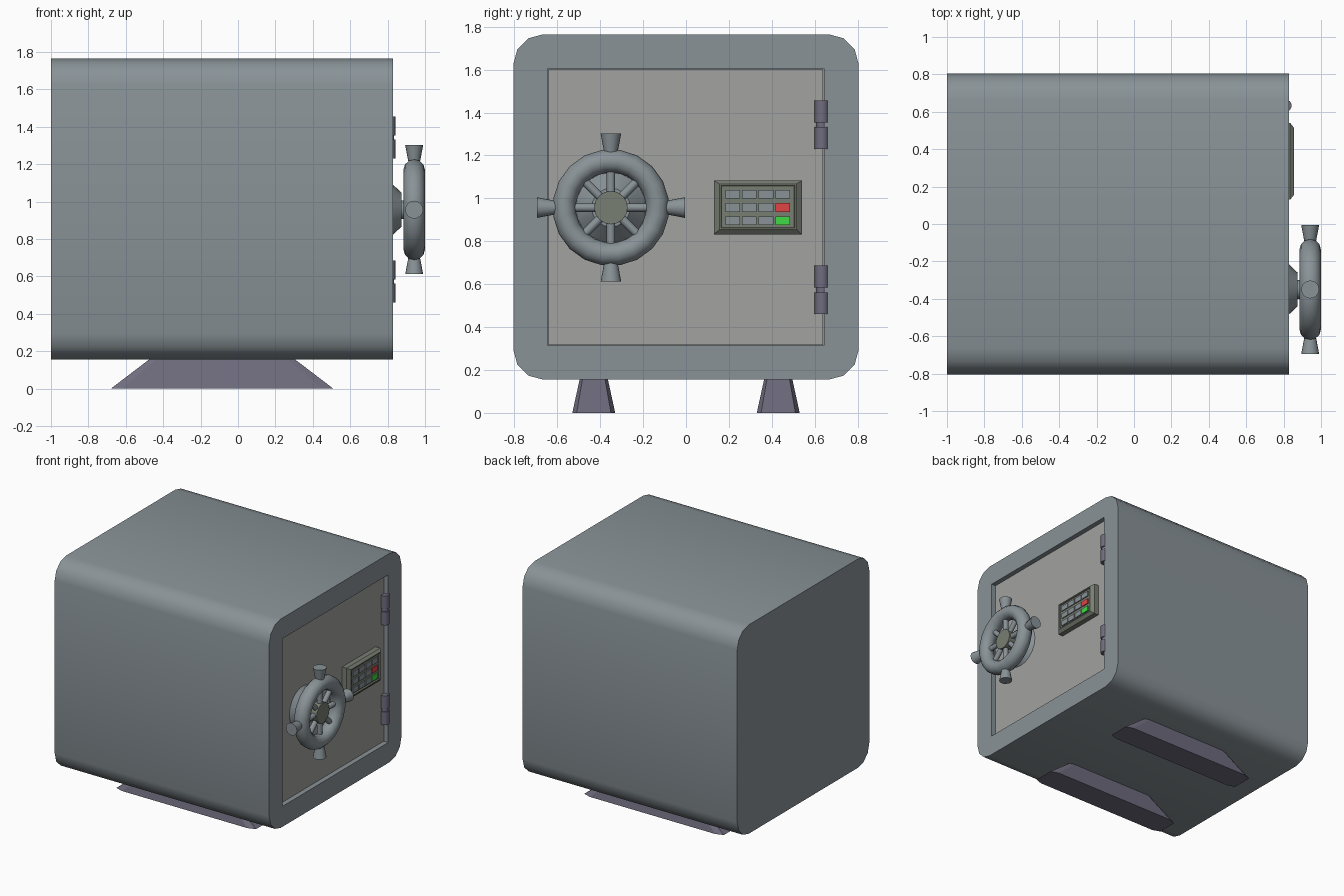
import bpy, bmesh
from math import sin, cos, pi, radians
from mathutils import Vector, Matrix

if "Cube" in bpy.data.objects:
    bpy.data.objects.remove(bpy.data.objects["Cube"])


def material(name, rgb):
    m = bpy.data.materials.new(name)
    m.diffuse_color = (*rgb, 1)
    m.use_nodes = True
    m.node_tree.nodes["Principled BSDF"].inputs["Base Color"].default_value = m.diffuse_color
    return m


STEEL = material("steel", (0.25, 0.29, 0.31))
DOOR = material("door_grey", (0.36, 0.36, 0.35))
VIOLET = material("violet_grey", (0.16, 0.15, 0.21))
OLIVE = material("olive_grey", (0.19, 0.21, 0.17))
RED = material("red", (0.75, 0.06, 0.06))
GREEN = material("green", (0.05, 0.7, 0.06))


def finish(bm, name, mat, smooth=None):
    bmesh.ops.recalc_face_normals(bm, faces=bm.faces)
    me = bpy.data.meshes.new(name)
    bm.to_mesh(me)
    bm.free()
    ob = bpy.data.objects.new(name, me)
    bpy.context.collection.objects.link(ob)
    me.materials.append(mat)
    if smooth:
        bpy.ops.object.select_all(action='DESELECT')
        ob.select_set(True)
        bpy.context.view_layer.objects.active = ob
        bpy.ops.object.shade_smooth_by_angle(angle=radians(smooth))
    return ob


def loft(name, rings, mat, smooth=None):
    """Closed solid through rings of equal point count."""
    bm = bmesh.new()
    loops = [[bm.verts.new(p) for p in r] for r in rings]
    n = len(loops[0])
    for a, b in zip(loops, loops[1:]):
        for i in range(n):
            j = (i + 1) % n
            bm.faces.new((a[i], a[j], b[j], b[i]))
    bm.faces.new(loops[0])
    bm.faces.new(loops[-1])
    return finish(bm, name, mat, smooth)


def rod(name, a, b, r1, r2, mat, sides=16):
    a, b = Vector(a), Vector(b)
    d = b - a
    bm = bmesh.new()
    mx = Matrix.Translation((a + b) / 2) @ d.to_track_quat('Z', 'Y').to_matrix().to_4x4()
    bmesh.ops.create_cone(bm, cap_ends=True, segments=sides, radius1=r1,
                          radius2=r2, depth=d.length, matrix=mx)
    return finish(bm, name, mat, 40)


def rect(x, y0, y1, z0, z1):
    return [(x, y0, z0), (x, y1, z0), (x, y1, z1), (x, y0, z1)]


# Body: rounded tube with a closed back and a square recess in the +x face
HY, Z0, Z1, R, SEG = 0.805, 0.155, 1.765, 0.14, 3
BACK, FRONT, FLOOR = -1.0, 0.83, 0.77
bm = bmesh.new()
corners = [(-1, 0, pi), (1, 0, 1.5 * pi), (1, 1, 0), (-1, 1, pi / 2)]
profile = []
for sy, top, start in corners:
    cy, cz = sy * (HY - R), (Z1 - R if top else Z0 + R)
    for k in range(SEG + 1):
        t = start + k * pi / 2 / SEG
        profile.append((cy + R * cos(t), cz + R * sin(t)))
back = [bm.verts.new((BACK, *p)) for p in profile]
front = [bm.verts.new((FRONT, *p)) for p in profile]
rim = [bm.verts.new(p) for p in rect(FRONT, -0.645, 0.643, 0.313, 1.605)]
floor = [bm.verts.new(p) for p in rect(FLOOR, -0.645, 0.643, 0.313, 1.605)]
n = len(profile)
for i in range(n):
    j = (i + 1) % n
    bm.faces.new((back[i], back[j], front[j], front[i]))
bm.faces.new(back)
bm.faces.new(floor)
for c in range(4):
    d = (c + 1) % 4
    arc = front[c * (SEG + 1):(c + 1) * (SEG + 1)]
    bm.faces.new(arc + [rim[c]])
    bm.faces.new((arc[-1], front[d * (SEG + 1)], rim[d], rim[c]))
    bm.faces.new((rim[c], rim[d], floor[d], floor[c]))
finish(bm, "safe_body", STEEL, 40)

# Door panel set back inside the recess
DX = 0.797
loft("door", [rect(x, -0.641, 0.639, 0.317, 1.601) for x in (0.765, DX)], DOOR)

# Tapered runner feet
for side, y in (("left", -0.43), ("right", 0.43)):
    rings = []
    for z, hx, hy in ((0, 0.595, 0.1), (0.16, 0.385, 0.065)):
        plan = [(1, .8), (.9, 1), (-.9, 1), (-1, .8), (-1, -.8), (-.9, -1), (.9, -1), (1, -.8)]
        rings.append([(-0.085 + u * hx, y + v * hy, z) for u, v in plan])
    loft(f"{side}_foot", rings, VIOLET)

# Hinges: two knuckles on a thinner pin
for label, z in (("upper", 1.343), ("lower", 0.573)):
    hx, hy = 0.81, 0.633
    rod(f"{label}_hinge_pin", (hx, hy, z - 0.1), (hx, hy, z + 0.1), 0.025, 0.025, VIOLET)
    for s in (-1, 1):
        rod(f"{label}_hinge_knuckle", (hx, hy, z + s * 0.011), (hx, hy, z + s * 0.113),
            0.033, 0.033, VIOLET)

# Hand wheel: flange, stem, hub, ring, spokes and grips
WY, WZ, WX = -0.35, 0.957, 0.942


def spin(angle, r, x=WX):
    return (x, WY + r * cos(angle), WZ + r * sin(angle))


rod("wheel_flange", (DX - 0.005, WY, WZ), (0.875, WY, WZ), 0.168, 0.09, STEEL, 20)
rod("wheel_stem", (0.87, WY, WZ), (0.93, WY, WZ), 0.05, 0.05, STEEL)
rod("wheel_hub", (0.915, WY, WZ), (0.97, WY, WZ), 0.078, 0.078, OLIVE)
bm = bmesh.new()
MAJ, MIN = 20, 12
ring = [[bm.verts.new(spin(2 * pi * (i + .5) / MAJ, 0.218 + 0.054 * cos(2 * pi * k / MIN),
                           WX + 0.057 * sin(2 * pi * k / MIN))) for k in range(MIN)]
        for i in range(MAJ)]
for i in range(MAJ):
    for k in range(MIN):
        a, b, m = ring[i], ring[(i + 1) % MAJ], (k + 1) % MIN
        bm.faces.new((a[k], b[k], b[m], a[m]))
finish(bm, "wheel_ring", STEEL, 60)
for i in range(8):
    t = i * pi / 4
    rod("wheel_spoke", spin(t, 0.05), spin(t, 0.19), 0.02, 0.02, STEEL, 10)
for i in range(4):
    t = i * pi / 2
    rod("wheel_grip", spin(t, 0.25), spin(t, 0.345), 0.03, 0.048, STEEL)

# Keypad housing with sloped rim and shallow sunken face
loft("keypad", [rect(DX - 0.005, 0.13, 0.54, 0.832, 1.083),
                rect(0.835, 0.13, 0.54, 0.832, 1.083),
                rect(0.855, 0.155, 0.515, 0.855, 1.068),
                rect(0.855, 0.163, 0.507, 0.862, 1.06),
                rect(0.845, 0.166, 0.504, 0.865, 1.057)], OLIVE)
for row in range(3):
    for col in range(4):
        y, z = 0.218 + col * 0.0775, 1.02 - row * 0.0625
        mat = {(1, 3): RED, (2, 3): GREEN}.get((row, col), STEEL)
        loft("keypad_button", [rect(x, y - 0.034, y + 0.034, z - 0.02, z + 0.02)
                               for x in (0.84, 0.853)], mat)
